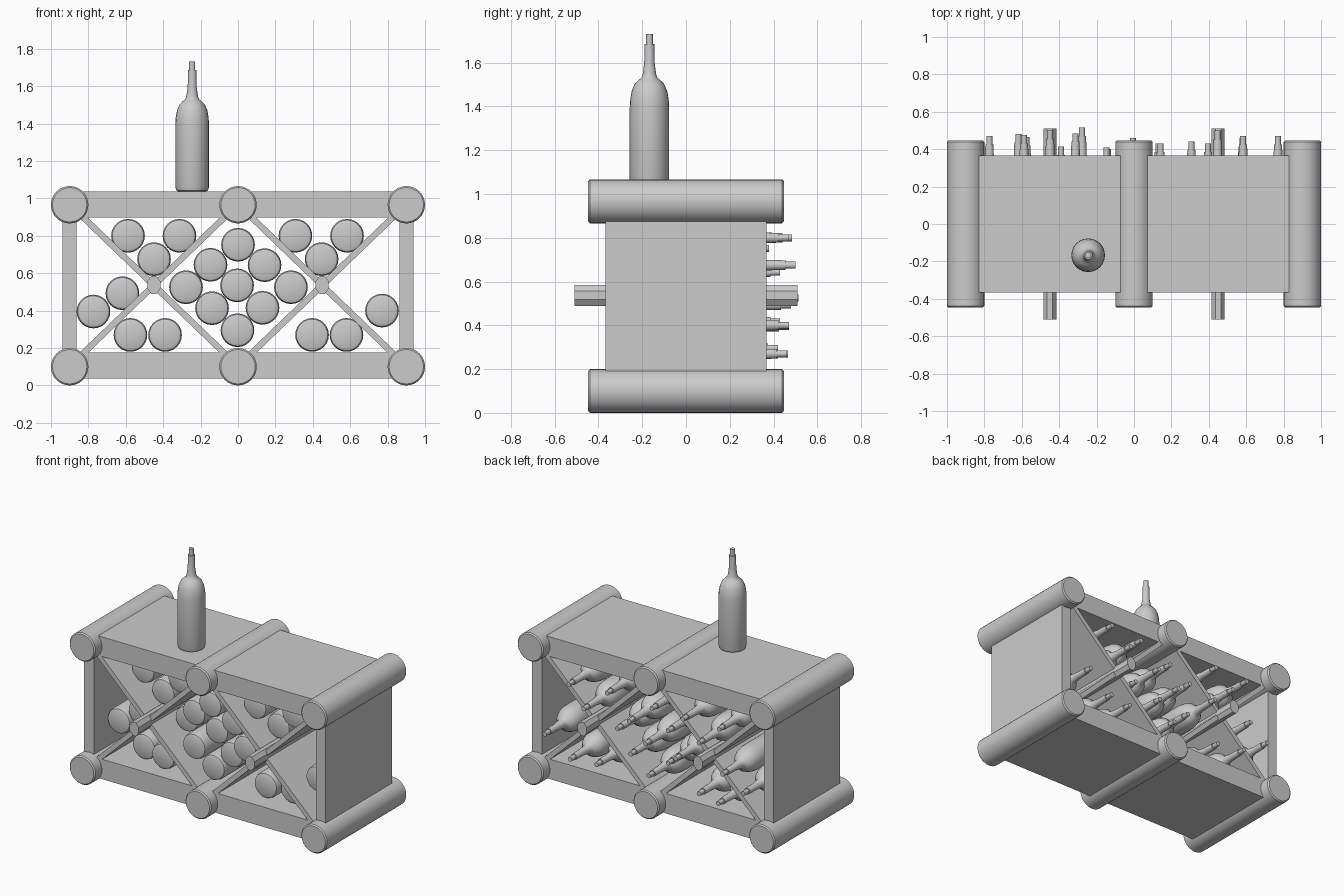
import bpy, bmesh, math
from mathutils import Matrix

if "Cube" in bpy.data.objects:
    bpy.data.objects.remove(bpy.data.objects["Cube"])


def link(name, bm, smooth=True):
    bmesh.ops.recalc_face_normals(bm, faces=bm.faces)
    me = bpy.data.meshes.new(name)
    bm.to_mesh(me)
    bm.free()
    ob = bpy.data.objects.new(name, me)
    bpy.context.collection.objects.link(ob)
    if smooth:
        bpy.ops.object.select_all(action='DESELECT')
        bpy.context.view_layer.objects.active = ob
        ob.select_set(True)
        bpy.ops.object.shade_smooth_by_angle(angle=math.radians(40))
    return ob


def lathe(name, profile, sides=32):
    # closed surface of revolution about z from (radius, height) points
    bm = bmesh.new()
    rings = [[bm.verts.new((r * math.cos(2 * math.pi * i / sides),
                            r * math.sin(2 * math.pi * i / sides), h))
              for i in range(sides)] for r, h in profile]
    for a, b in zip(rings, rings[1:]):
        for i in range(sides):
            j = (i + 1) % sides
            bm.faces.new((a[i], a[j], b[j], b[i]))
    bm.faces.new(rings[0])
    bm.faces.new(rings[-1])
    return link(name, bm)


def board(name, size, loc, tilt=0):
    bm = bmesh.new()
    bmesh.ops.create_cube(bm, size=1, matrix=Matrix.Diagonal((*size, 1)))
    ob = link(name, bm, False)
    ob.location = loc
    ob.rotation_euler.y = tilt
    return ob


def copy(ob, name):
    new = ob.copy()
    new.name = name
    bpy.context.collection.objects.link(new)
    return new


# six round corner and centre logs
log = lathe("log", [(0.092, -0.447), (0.1, -0.439), (0.1, 0.439), (0.092, 0.447)])
logs = [log] + [copy(log, "log") for _ in range(5)]
for ob, (x, z) in zip(logs, [(x, z) for x in (-0.9, 0, 0.9) for z in (0.1, 0.966)]):
    ob.location = (x, 0, z)
    ob.rotation_euler.x = -math.pi / 2

# outer case
board("top_board", (1.8, 0.735, 0.138), (0, 0, 0.967))
board("bottom_board", (1.8, 0.735, 0.14), (0, 0, 0.107))
for s in (-1, 1):
    board("side_board", (0.075, 0.735, 0.86), (s * 0.901, 0, 0.533))

# crossed divider panels with a protruding octagonal hub
angle = math.atan2(0.866, 0.9)
for s in (-1, 1):
    for t in (-1, 1):
        board("divider_panel", (1.17, 0.735, 0.033), (s * 0.45, 0, 0.535), t * angle)
    bm = bmesh.new()
    bmesh.ops.create_cone(bm, cap_ends=True, segments=8, radius1=0.5, radius2=0.5, depth=1.02,
                          matrix=Matrix.Rotation(math.pi / 8, 4, 'Z'))
    hub = link("divider_hub", bm, False)
    hub.scale = (0.075, 0.103, 1)
    hub.rotation_euler.x = -math.pi / 2
    hub.location = (s * 0.45, 0, 0.537)

# standing bottle
bottle = lathe("standing_bottle", [
    (0.07, 0), (0.084, 0.006), (0.09, 0.025), (0.09, 0.36), (0.088, 0.395), (0.081, 0.435),
    (0.068, 0.465), (0.05, 0.484), (0.036, 0.495), (0.031, 0.51), (0.024, 0.56),
    (0.022, 0.65), (0.016, 0.65), (0.016, 0.695)], 24)
bottle.location = (-0.245, -0.167, 1.036)

# stored bottles: x, z, y of the mouth
stored = [
    (-0.588, 0.80, 0.475), (-0.313, 0.80, 0.485), (-0.449, 0.675, 0.50),
    (-0.147, 0.645, 0.41), (0, 0.752, 0.38), (0.142, 0.643, 0.43),
    (-0.278, 0.525, 0.515), (-0.005, 0.535, 0.46), (0.283, 0.525, 0.36),
    (-0.139, 0.413, 0.40), (0.131, 0.415, 0.43), (-0.003, 0.295, 0.42),
    (0.307, 0.80, 0.44), (0.583, 0.80, 0.47), (0.447, 0.675, 0.50),
    (-0.618, 0.493, 0.48), (-0.773, 0.395, 0.47), (-0.575, 0.27, 0.465),
    (-0.39, 0.27, 0.415), (0.396, 0.27, 0.43), (0.58, 0.27, 0.46), (0.77, 0.40, 0.47)]
for x, z, mouth in stored:
    ob = copy(bottle, "stored_bottle")
    ob.rotation_euler.x = -math.pi / 2
    ob.location = (x, mouth - 0.695, z)
